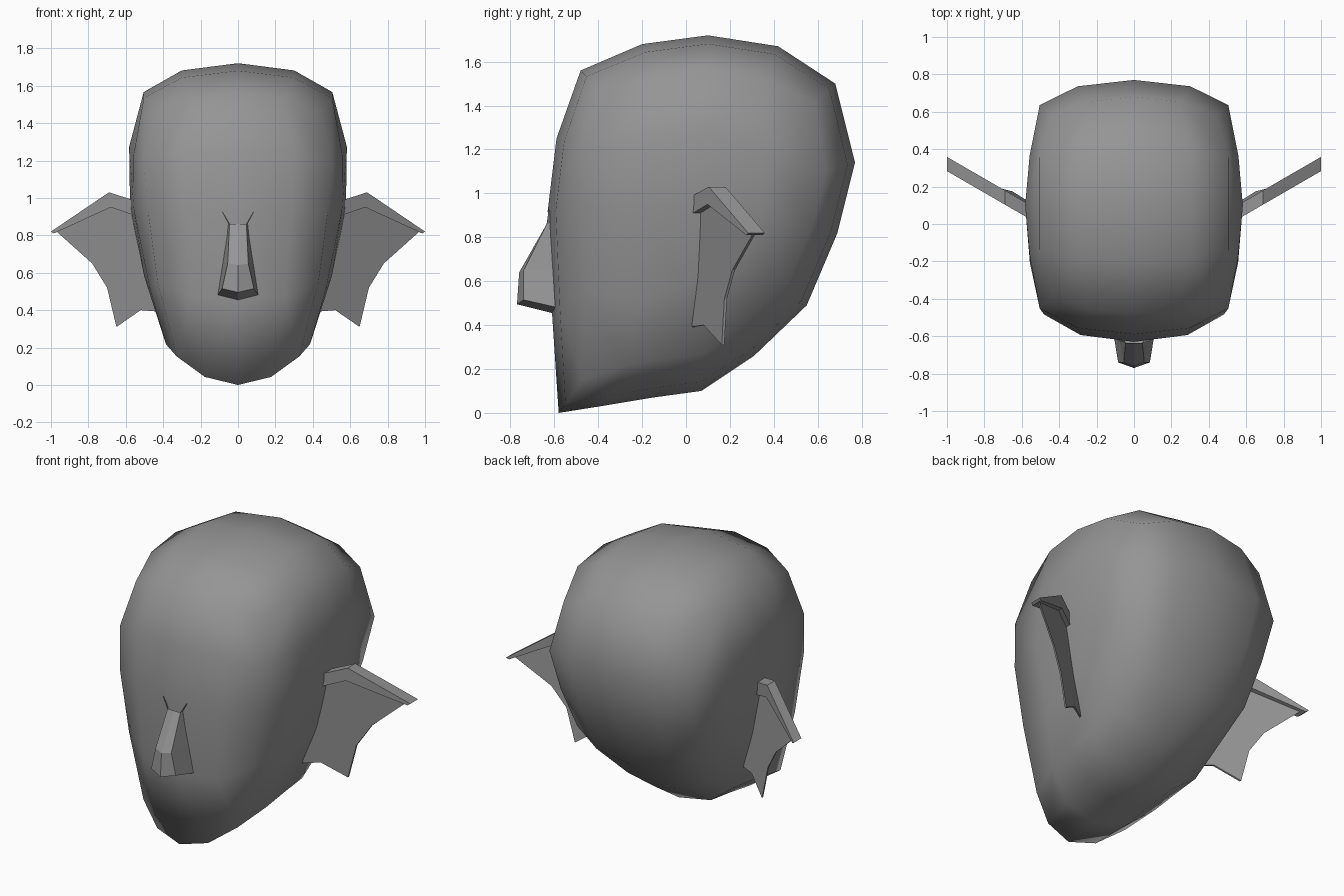
import bpy, bmesh

if "Cube" in bpy.data.objects:
    bpy.data.objects.remove(bpy.data.objects["Cube"])

grey = bpy.data.materials.new("plain grey")
grey.use_nodes = True
grey.diffuse_color = (0.3, 0.3, 0.3, 1)
grey.node_tree.nodes["Principled BSDF"].inputs["Base Color"].default_value = (0.3, 0.3, 0.3, 1)


def make(name, verts, faces, smooth=False):
    mesh = bpy.data.meshes.new(name)
    mesh.from_pydata(verts, [], faces)
    bm = bmesh.new()
    bm.from_mesh(mesh)
    bmesh.ops.remove_doubles(bm, verts=bm.verts, dist=0.0005)
    bmesh.ops.recalc_face_normals(bm, faces=bm.faces)
    bm.to_mesh(mesh)
    bm.free()
    mesh.polygons.foreach_set("use_smooth", [smooth] * len(mesh.polygons))
    mesh.materials.append(grey)
    obj = bpy.data.objects.new(name, mesh)
    bpy.context.collection.objects.link(obj)
    return obj


# Head: side profile (y, z), four segments per side, each side starting at a corner
profile = [(-.58, 0), (-.36, .035), (-.15, .07), (.07, .1),
           (.31, .26), (.55, .49), (.69, .82), (.77, 1.14),
           (.68, 1.5), (.42, 1.67), (.1, 1.72), (-.2, 1.68),
           (-.48, 1.56), (-.59, 1.25), (-.63, .92), (-.61, .45)]
CY, CZ = .1, .95


def ring(scale, corner_scale, width, corner_width):
    """Shrunken copy of the profile, pushed sideways; narrower towards the jaw."""
    pts = []
    for i, (y, z) in enumerate(profile):
        s, w = (corner_scale, corner_width) if i % 4 == 0 else (scale, width)
        y, z = CY + (y - CY) * s, CZ + (z - CZ) * s
        pts.append((w * (.6 - .16 * max(0, 1.1 - z)), y, z))
    return pts


half = [ring(.95, .955, .5, .41), ring(.8, .84, .84, .73), ring(.42, .46, .97, .93)]
verts = [(0, y, z) for y, z in profile]
faces = []
for side in (1, -1):
    base = len(verts)
    for r in half:
        verts += [(side * x, y, z) for x, y, z in r]
    verts.append((side * .577, CY, CZ))
    centre = len(verts) - 1
    starts = [0, base, base + 16]
    for a, b in zip(starts, starts[1:]):
        for i in range(16):
            j = (i + 1) % 16
            faces.append((a + i, a + j, b + j, b + i))
    # Cheek cap: corners, edges and the middle of a four by four grid
    rim, inner = base + 16, base + 32
    for c in range(0, 16, 4):
        nxt, prev = (c + 4) % 16, (c - 2) % 16
        faces.append((rim + (c - 1) % 16, rim + c, rim + c + 1, inner + c))
        faces.append((rim + c + 1, rim + c + 2, inner + c + 2, inner + c))
        faces.append((rim + c + 2, rim + c + 3, inner + nxt, inner + c + 2))
        faces.append((inner + prev, inner + c, inner + c + 2, centre))
head = make("head", verts, faces, smooth=True)
bm = bmesh.new()
bm.from_mesh(head.data)
bmesh.ops.delete(bm, geom=[v for v in bm.verts if not v.link_faces], context="VERTS")
bm.to_mesh(head.data)
bm.free()

# Nose: one half, mirrored across the middle
nose_half = [(0, -.635, .86), (0, -.76, .64), (0, -.77, .495), (0, -.59, .45),
             (.045, -.635, .86), (.055, -.74, .65), (.085, -.74, .515),
             (.06, -.6, .87), (.085, -.58, .66), (.11, -.585, .48), (.085, -.625, .93)]
nose_faces = [(0, 1, 5, 4), (1, 2, 6, 5), (2, 3, 9, 6), (4, 5, 8, 7), (5, 6, 9, 8), (4, 7, 10)]
nose = make("nose", nose_half, nose_faces)
nose.modifiers.new("mirror", "MIRROR").use_clip = True


# Ears: swept back, a thick upper ridge over a thin jagged web
def sweep(x, shift=0):
    return .04 + .578 * (x - .58) + shift


def slab(name, outline, depth, offset, lean, side):
    n = len(outline)
    pts = [(side * x, sweep(x, offset + d + lean * (.9 - z)), z)
           for d in (0, depth) for x, z in outline]
    sides = [(i, (i + 1) % n, n + (i + 1) % n, n + i) for i in range(n)]
    make(name, pts, [tuple(range(n)), tuple(range(n, 2 * n))] + sides)


ridge = [(.5, .97), (.55, .985), (.69, 1.03), (1, .82), (.985, .81), (.68, .95), (.55, .905), (.5, .89)]
web = [(.5, .92), (.68, .97), (.97, .82), (.78, .65), (.7, .52),
       (.65, .31), (.52, .4), (.4, .39)]
for label, side in (("left", 1), ("right", -1)):
    slab(label + "_ear_ridge", ridge, .076, 0, 0, side)
    slab(label + "_ear_web", web, .012, .035, .08, side)
